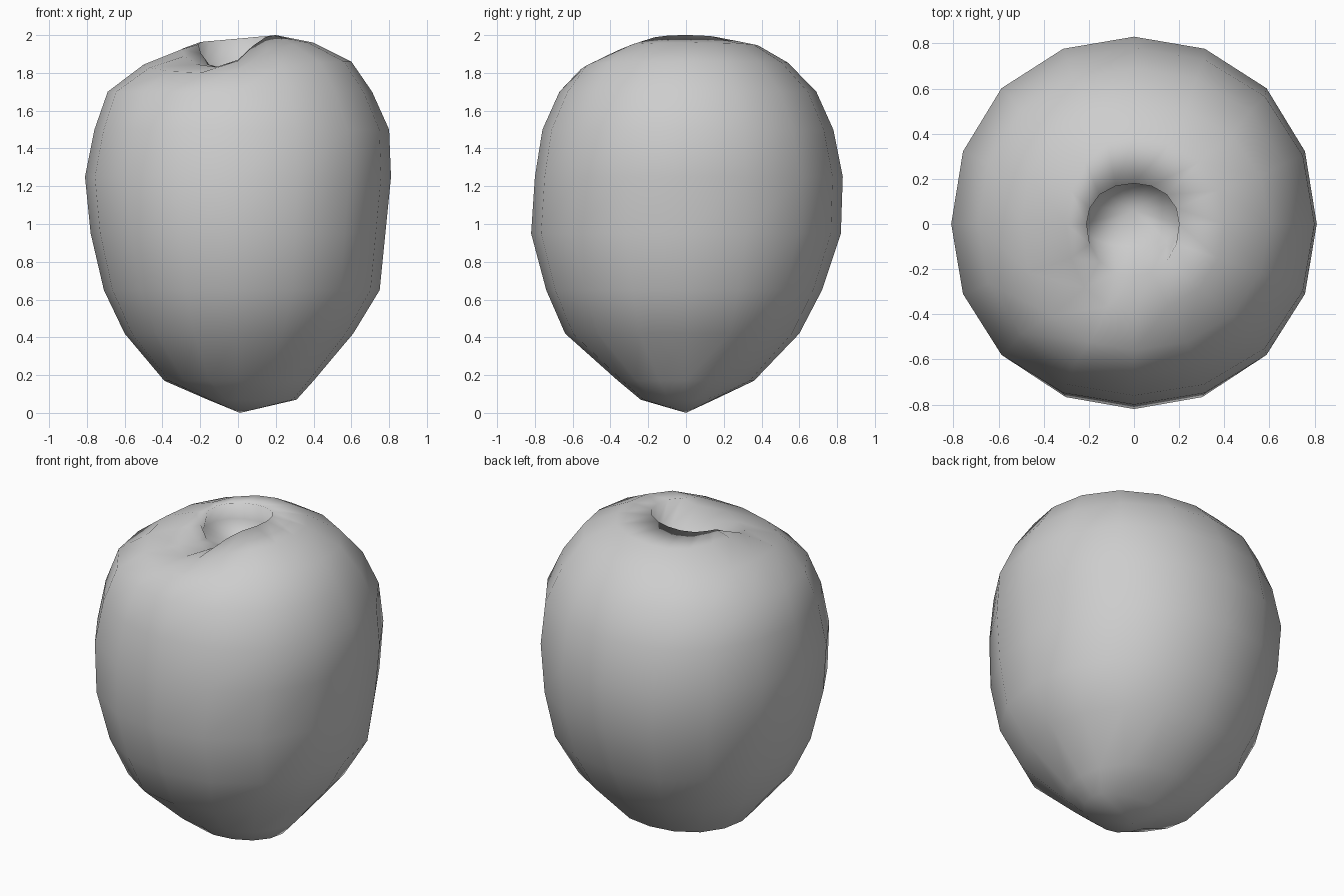
import bpy
import bmesh
from math import cos, sin, pi, radians

if "Cube" in bpy.data.objects:
    bpy.data.objects.remove(bpy.data.objects["Cube"])

SIDES = 16
DIP_ANGLE = radians(-115)   # front-left side, where the rim sags
BULGE = 0.025               # extra fullness between the axes

# Rings from bottom to hollow: height, left/right reach, front/back reach, sag
RINGS = [
    (0.07, -0.16, 0.31, -0.24, 0.15, 0),
    (0.17, -0.39, 0.40, -0.36, 0.36, 0),
    (0.42, -0.60, 0.61, -0.64, 0.60, 0),
    (0.65, -0.71, 0.75, -0.74, 0.72, 0),
    (0.95, -0.78, 0.78, -0.82, 0.82, 0),
    (1.25, -0.81, 0.81, -0.80, 0.83, 0),
    (1.50, -0.76, 0.80, -0.76, 0.78, 0),
    (1.70, -0.69, 0.71, -0.67, 0.69, 0),
    (1.86, -0.50, 0.60, -0.56, 0.54, 0.05),
    (1.96, -0.30, 0.40, -0.39, 0.38, 0.11),
    (2.00, -0.21, 0.20, -0.23, 0.18, 0.15),
    (1.87, -0.23, 0.20, -0.10, 0.21, 0.05),
]


def add_ring(bm, z, x_min, x_max, y_min, y_max, sag):
    verts = []
    for i in range(SIDES):
        a = 2 * pi * i / SIDES
        full = 1 + BULGE * sin(2 * a) ** 2
        x = full * cos(a) * (x_max if cos(a) > 0 else -x_min)
        y = full * sin(a) * (y_max if sin(a) > 0 else -y_min)
        notch = max(0, cos(a - DIP_ANGLE)) ** 3
        tilt = (1 - cos(a)) / 8
        verts.append(bm.verts.new((x, y, z - sag * (notch + tilt))))
    return verts


def close_with_point(bm, ring, point):
    tip = bm.verts.new(point)
    for i in range(SIDES):
        bm.faces.new((ring[i], ring[(i + 1) % SIDES], tip))


# Fruit body: stacked rings, pointed base and sunken top
bm = bmesh.new()
rings = [add_ring(bm, *r) for r in RINGS]
for low, high in zip(rings, rings[1:]):
    for i in range(SIDES):
        j = (i + 1) % SIDES
        bm.faces.new((low[i], low[j], high[j], high[i]))
close_with_point(bm, rings[0], (0.01, 0, 0))
close_with_point(bm, rings[-1], (0, 0.06, 1.75))
bmesh.ops.recalc_face_normals(bm, faces=bm.faces)
for f in bm.faces:
    f.smooth = True

mesh = bpy.data.meshes.new("fruit_body")
bm.to_mesh(mesh)
bm.free()
body = bpy.data.objects.new("fruit_body", mesh)
bpy.context.collection.objects.link(body)

# Plain grey skin
grey = bpy.data.materials.new("light_grey")
grey.use_nodes = True
color = (0.61, 0.61, 0.61, 1)
grey.diffuse_color = color
grey.node_tree.nodes["Principled BSDF"].inputs["Base Color"].default_value = color
mesh.materials.append(grey)
